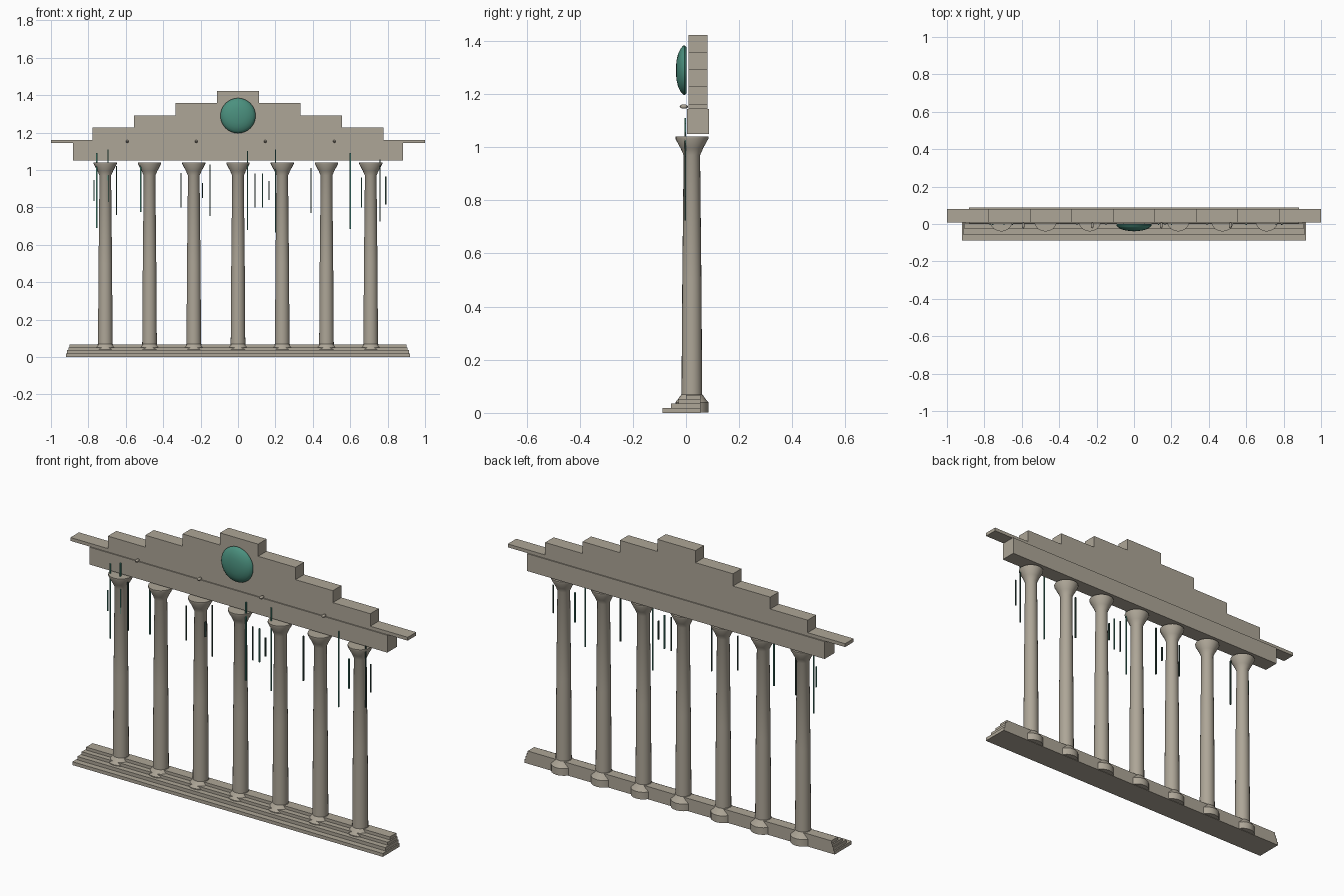
import bpy, bmesh, math
from mathutils import Matrix

if "Cube" in bpy.data.objects:
    bpy.data.objects.remove(bpy.data.objects["Cube"])


def material(name, rgb):
    m = bpy.data.materials.new(name)
    m.diffuse_color = (*rgb, 1)
    m.use_nodes = True
    m.node_tree.nodes["Principled BSDF"].inputs["Base Color"].default_value = m.diffuse_color
    return m


STONE = material("warm_stone", (0.42, 0.38, 0.31))
TEAL = material("teal_glass", (0.07, 0.28, 0.21))
DARK = material("dark_green", (0.03, 0.07, 0.055))


def finish(name, bm, mat, smooth=False):
    bmesh.ops.recalc_face_normals(bm, faces=bm.faces)
    mesh = bpy.data.meshes.new(name)
    bm.to_mesh(mesh)
    bm.free()
    mesh.materials.append(mat)
    ob = bpy.data.objects.new(name, mesh)
    bpy.context.collection.objects.link(ob)
    if smooth:
        bpy.ops.object.select_all(action='DESELECT')
        ob.select_set(True)
        bpy.context.view_layer.objects.active = ob
        bpy.ops.object.shade_smooth_by_angle(angle=math.radians(35))
    return ob


def box(name, x, y, z, mat=STONE):
    bm = bmesh.new()
    bmesh.ops.create_cube(bm, size=1)
    for v in bm.verts:
        v.co = [r[0] + (c + 0.5) * (r[1] - r[0]) for r, c in zip((x, y, z), v.co)]
    return finish(name, bm, mat)


def lathe(name, profile, sides, mat, place):
    """Closed turned solid from (radius, height) pairs."""
    bm = bmesh.new()
    rings = [[bm.verts.new((r * math.cos(2 * math.pi * i / sides),
                            r * math.sin(2 * math.pi * i / sides), h))
              for i in range(sides)] for r, h in profile]
    for a, b in zip(rings, rings[1:]):
        for i in range(sides):
            j = (i + 1) % sides
            bm.faces.new((a[i], a[j], b[j], b[i]))
    bm.faces.new(rings[0])
    bm.faces.new(rings[-1])
    bm.transform(place)
    return finish(name, bm, mat, True)


# Stepped plinth, flush at the back
for i, (half, front, z0, z1) in enumerate([
        (0.92, -0.088, 0, 0.018), (0.913, -0.057, 0.018, 0.036),
        (0.907, -0.028, 0.036, 0.052), (0.90, 0.0, 0.052, 0.068)]):
    box(f"plinth_step_{i + 1}", (-half, half), (front, 0.055), (z0, z1))

# Seven columns with flared foot and capital
column = [(0.062, 0.002), (0.062, 0.04), (0.052, 0.052), (0.039, 0.07),
          (0.036, 0.5), (0.031, 0.97), (0.042, 0.995), (0.062, 1.032), (0.062, 1.04)]
for i in range(7):
    lathe(f"column_{i + 1}", column, 20, STONE,
          Matrix.Translation(((i - 3) * 0.2365, 0.022, 0)))

# Lintel and cornice
box("lintel", (-0.883, 0.883), (0.003, 0.087), (1.05, 1.143))
box("cornice", (-1, 1), (0.009, 0.081), (1.143, 1.161))

# Stepped gable as one extruded outline
half_outline = [(0.778, 1.161), (0.778, 1.228), (0.556, 1.228), (0.556, 1.292),
                (0.335, 1.292), (0.335, 1.358), (0.113, 1.358), (0.113, 1.423)]
bm = bmesh.new()
outline = half_outline + [(-x, z) for x, z in reversed(half_outline)]
face = bm.faces.new([bm.verts.new((x, 0.009, z)) for x, z in outline])
new = bmesh.ops.extrude_face_region(bm, geom=[face])["geom"]
bmesh.ops.translate(bm, vec=(0, 0.072, 0),
                    verts=[v for v in new if isinstance(v, bmesh.types.BMVert)])
finish("stepped_gable", bm, STONE)

# Domed medallion facing the front
to_front = Matrix.Rotation(math.radians(90), 4, 'X')
lathe("medallion", [(0.088, 0.0), (0.094, 0.006), (0.092, 0.012), (0.08, 0.022),
                    (0.062, 0.031), (0.04, 0.036), (0.015, 0.039)],
      32, TEAL, Matrix.Translation((0, 0.001, 1.29)) @ to_front)

# Small studs along the cornice
for i in range(4):
    bm = bmesh.new()
    bmesh.ops.create_uvsphere(bm, u_segments=10, v_segments=6, radius=1)
    bm.transform(Matrix.Translation((-0.592 + i * 0.369, -0.008, 1.153))
                 @ Matrix.Diagonal((0.008, 0.016, 0.008, 1)))
    finish(f"cornice_stud_{i + 1}", bm, STONE, True)

# Hanging strands: x, bottom, top
strands = {
    TEAL: [(-0.77, 0.835, 0.945), (-0.755, 0.69, 1.09), (-0.695, 0.69, 1.11),
           (-0.52, 0.775, 1.03), (0.05, 0.68, 1.10), (0.13, 0.80, 0.98),
           (0.20, 0.665, 1.11), (0.60, 0.685, 1.09), (0.66, 0.80, 0.96)],
    DARK: [(-0.65, 0.76, 1.02), (-0.305, 0.80, 0.985), (-0.19, 0.85, 0.93),
           (-0.15, 0.755, 1.03), (0.09, 0.80, 0.98), (0.165, 0.84, 0.94),
           (0.39, 0.77, 1.01), (0.76, 0.725, 1.055), (0.79, 0.815, 0.965)],
}
for mat, items in strands.items():
    for i, (x, z0, z1) in enumerate(items):
        box(f"hanging_strand_{mat.name}_{i + 1}", (x - 0.003, x + 0.003),
            (-0.006, 0.0), (z0, z1), mat)
